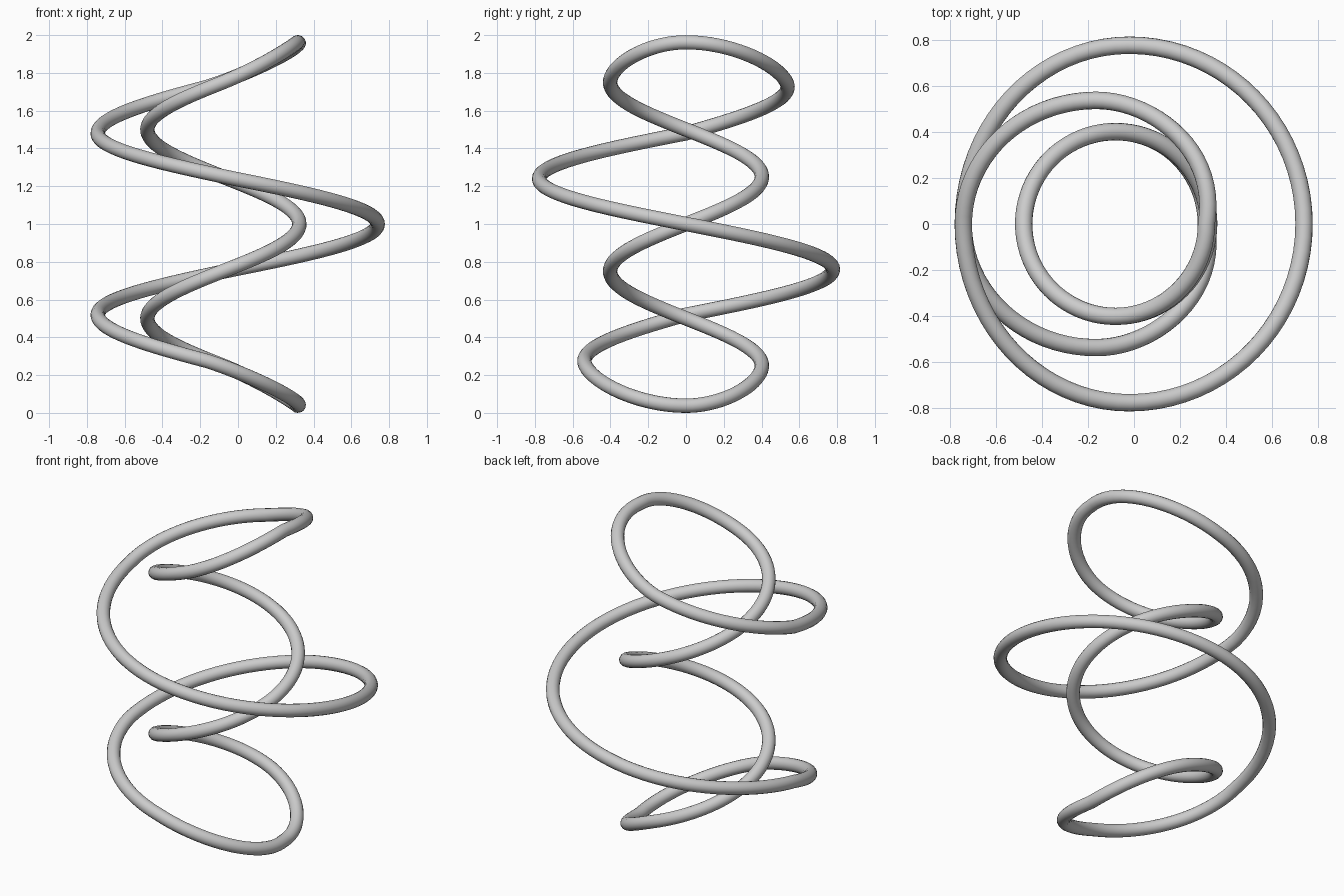
import bpy
from math import sin, cos, pi

if "Cube" in bpy.data.objects:
    bpy.data.objects.remove(bpy.data.objects["Cube"])

TUBE = 0.038
STEPS = 20  # samples per quarter turn

# Quarter-turn stations of the closed loop: x, y, z, dz per quarter, end bulge
# inner coil winds up counter-clockwise, outer coil comes back down
inner_x = [0.315, -0.08, -0.48, -0.08, 0.325, -0.08, -0.48, -0.08]
inner_y = [0, 0.402, 0, -0.402] * 2
stations = [(x, y, 0.25 * i, 0.25)
            for i, (x, y) in enumerate(zip(inner_x, inner_y))]
stations[0] = (0.315, 0, TUBE, 0)
stations += [
    (0.315, 0, 2 - TUBE, 0),
    (-0.165, 0.538, 1.725, -0.24),
    (-0.743, 0, 1.48, -0.24),
    (-0.02, -0.778, 1.24, -0.24),
    (0.74, 0, 1.0, -0.24),
    (-0.02, 0.778, 0.76, -0.24),
    (-0.743, 0, 0.52, -0.24),
    (-0.165, -0.538, 0.275, -0.24),
]


def quarter(a, b, bulge):
    """Quarter ellipse in plan, smooth rise in height."""
    pts = []
    for k in range(STEPS):
        u = k / STEPS
        s, c = sin(u * pi / 2), cos(u * pi / 2)
        if a[1] == 0:            # leaving an x extreme
            x, y = b[0] + (a[0] - b[0]) * c, b[1] * s
        else:                    # leaving a y extreme
            x, y = a[0] + (b[0] - a[0]) * s, a[1] * c
        h = 3 * u**2 - 2 * u**3
        z = (a[2] * (1 - h) + b[2] * h
             + a[3] * (u**3 - 2 * u**2 + u) + b[3] * (u**3 - u**2))
        w = u if bulge < 0 else 1 - u
        x += abs(bulge) * sin(pi * u) * w
        pts.append((x, y, z))
    return pts


n = len(stations)
bulges = {8: 0.045, 15: -0.045}   # fuller bends where the outer coil meets the ends
path = []
for i in range(n):
    path += quarter(stations[i], stations[(i + 1) % n], bulges.get(i, 0))

# Round tube swept along the loop
curve = bpy.data.curves.new("coil_tube", 'CURVE')
curve.dimensions = '3D'
curve.bevel_depth = TUBE
curve.bevel_resolution = 6
spline = curve.splines.new('POLY')
spline.points.add(len(path) - 1)
for p, co in zip(spline.points, path):
    p.co = (*co, 1)
spline.use_cyclic_u = True
spline.use_smooth = True
tube = bpy.data.objects.new("coil_tube", curve)
bpy.context.collection.objects.link(tube)
